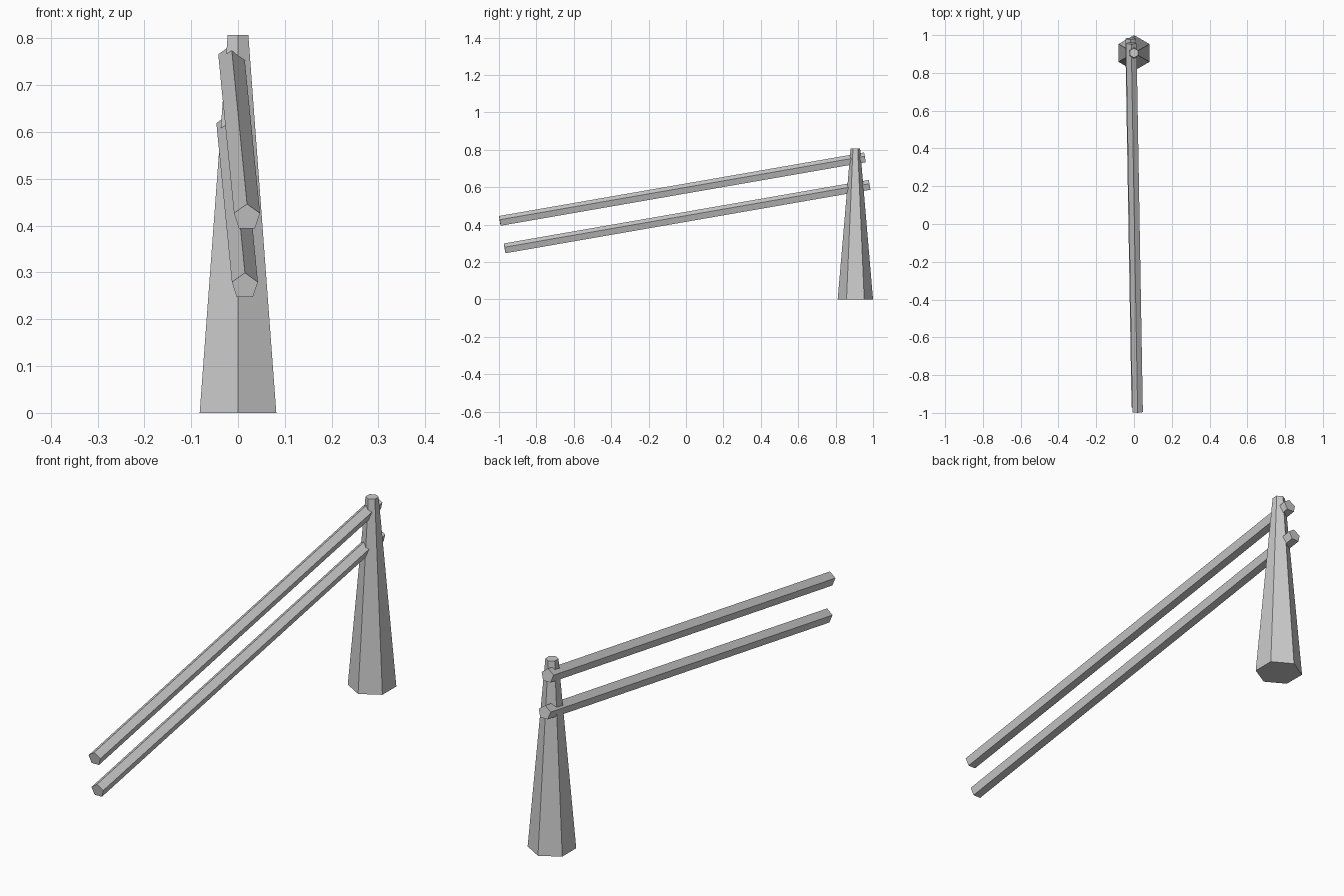
import bpy, bmesh
from mathutils import Vector

if "Cube" in bpy.data.objects:
    bpy.data.objects.remove(bpy.data.objects["Cube"])


def make_object(name, sides, r1, r2, length):
    # Flat-faced capped cone or prism along local Z, first corner on +Y
    mesh = bpy.data.meshes.new(name)
    bm = bmesh.new()
    bmesh.ops.create_cone(bm, cap_ends=True, segments=sides,
                          radius1=r1, radius2=r2, depth=length)
    bm.to_mesh(mesh)
    bm.free()
    obj = bpy.data.objects.new(name, mesh)
    bpy.context.collection.objects.link(obj)
    return obj


def rail(name, start, end):
    # Five-sided pole between two points, ridge upwards
    a, b = Vector(start), Vector(end)
    obj = make_object(name, 5, 0.0292, 0.0292, (b - a).length)
    obj.location = (a + b) / 2
    obj.rotation_euler = (b - a).to_track_quat('Z', 'Y').to_euler()


# Tapered six-sided post
post = make_object("fence_post", 6, 0.0945, 0.0255, 0.807)
post.location = (0, 0.9055, 0.4035)

# Two sloping rails running through the post
rail("upper_rail", (0.0192, -0.995, 0.4175), (-0.0145, 0.957, 0.757))
rail("lower_rail", (0.0147, -0.969, 0.2705), (-0.0185, 0.982, 0.610))
